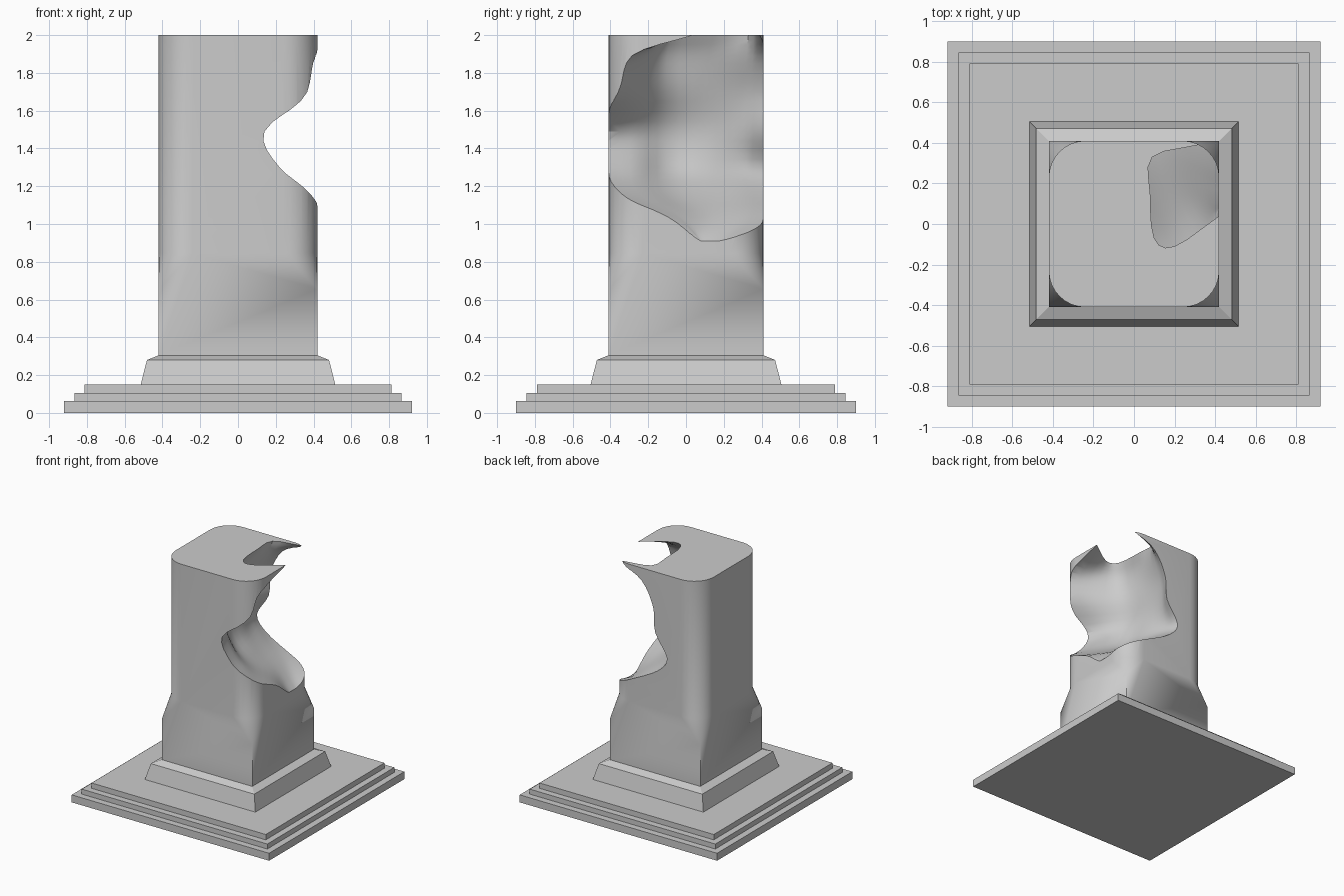
import bpy, bmesh, math
from mathutils import Vector

if "Cube" in bpy.data.objects:
    bpy.data.objects.remove(bpy.data.objects["Cube"])


def make_object(name, bm):
    bmesh.ops.recalc_face_normals(bm, faces=bm.faces)
    mesh = bpy.data.meshes.new(name)
    bm.to_mesh(mesh)
    bm.free()
    obj = bpy.data.objects.new(name, mesh)
    bpy.context.collection.objects.link(obj)
    return obj


def loft(name, rings):
    """Closed solid through rings of equal point count."""
    bm = bmesh.new()
    loops = [[bm.verts.new(p) for p in ring] for ring in rings]
    n = len(loops[0])
    for a, b in zip(loops, loops[1:]):
        for i in range(n):
            j = (i + 1) % n
            bm.faces.new((a[i], a[j], b[j], b[i]))
    bm.faces.new(loops[0][::-1])
    bm.faces.new(loops[-1])
    return make_object(name, bm)


def rect(hx, hy, z):
    return [(hx, hy, z), (-hx, hy, z), (-hx, -hy, z), (hx, -hy, z)]


def spline(pts, steps):
    """Smooth curve through the points."""
    p = [2 * pts[0] - pts[1]] + pts + [2 * pts[-1] - pts[-2]]
    out = []
    for i in range(1, len(p) - 2):
        a, b, c, d = p[i - 1:i + 3]
        for k in range(steps):
            t = k / steps
            out.append(0.5 * (2 * b + (c - a) * t + (2 * a - 5 * b + 4 * c - d) * t ** 2
                              + (3 * b - a - 3 * c + d) * t ** 3))
    return out + [pts[-1]]


# Stepped base slabs
for i, (hx, hy, z0, z1) in enumerate([(0.92, 0.90, 0, 0.063),
                                      (0.865, 0.845, 0.063, 0.105),
                                      (0.812, 0.79, 0.105, 0.15)]):
    loft(f"base_step_{i + 1}", [rect(hx, hy, z0), rect(hx, hy, z1)])

# Tapered plinth
loft("plinth", [rect(0.515, 0.505, 0.15), rect(0.482, 0.472, 0.28), rect(0.42, 0.41, 0.305)])

# Shaft: square foot, corner stops fanning out into rounded corners
HX, HY, R, SEG = 0.42, 0.41, 0.18, 8
bm = bmesh.new()
foot = [bm.verts.new(p) for p in rect(HX, HY, 0.305)]
apex = [bm.verts.new(p) for p in rect(HX, HY, 0.655)]
arcs, tops = [], []
for c, (sx, sy) in enumerate([(1, 1), (-1, 1), (-1, -1), (1, -1)]):
    for store, z in ((arcs, 0.845), (tops, 2.0)):
        angles = [math.pi / 2 * (c + k / SEG) for k in range(SEG + 1)]
        store.append([bm.verts.new((sx * (HX - R) + R * math.cos(a),
                                    sy * (HY - R) + R * math.sin(a), z)) for a in angles])
for c in range(4):
    d = (c + 1) % 4
    bm.faces.new((foot[c], foot[d], apex[d], arcs[d][0], arcs[c][-1], apex[c]))
    bm.faces.new((arcs[c][-1], arcs[d][0], tops[d][0], tops[c][-1]))
    for k in range(SEG):
        bm.faces.new((apex[c], arcs[c][k + 1], arcs[c][k]))
        bm.faces.new((arcs[c][k], arcs[c][k + 1], tops[c][k + 1], tops[c][k]))
bm.faces.new([v for arc in tops for v in arc])
bm.faces.new(foot[::-1])
shaft = make_object("shaft", bm)

# Broken hollow: horizontal sections from the front edge, inward, to the back edge
sections = [
    (0.91, [(.43, .05), (.42, .08), (.42, .10), (.42, .15), (.43, .20), (.50, .30)]),
    (1.04, [(.42, -.10), (.36, -.03), (.30, .06), (.26, .15), (.23, .28), (.22, .41)]),
    (1.17, [(.37, -.35), (.28, -.22), (.17, -.08), (.10, .10), (.04, .28), (-.02, .41)]),
    (1.30, [(.22, -.41), (.15, -.25), (.02, -.10), (-.02, .10), (-.08, .28), (-.11, .41)]),
    (1.49, [(.14, -.41), (.06, -.25), (-.03, -.10), (-.06, .10), (-.06, .28), (0, .41)]),
    (1.70, [(.37, -.36), (.20, -.24), (.04, -.10), (-.02, .10), (-.02, .30), (.02, .41)]),
    (1.89, [(.42, -.29), (.20, -.20), (.06, -.10), (.03, .12), (.06, .32), (.13, .42)]),
    (2.00, [(.42, .04), (.20, -.11), (.10, -.07), (.08, .15), (.09, .33), (.32, .39)]),
]
rows = []
for z, pts in sections:
    p = [Vector((x, y, z)) for x, y in pts]
    p = [p[0] + (p[0] - p[1]).normalized() * 0.35] + p + [p[-1] + (p[-1] - p[-2]).normalized() * 0.35]
    rows.append(spline(p, 3))
columns = [spline(list(col), 4) for col in zip(*rows)]
rings = []
for ring in zip(*columns):
    z = ring[0].z
    rings.append(list(ring) + [Vector((1.1, 0.8, z)), Vector((1.1, -0.8, z))])
rings.append([v + Vector((0, 0, 0.1)) for v in rings[-1]])
cutter = loft("hollow_cutter", rings)
cutter.hide_render = True

# Cut the hollow and smooth the rounded surfaces
mod = shaft.modifiers.new("hollow", 'BOOLEAN')
mod.operation = 'DIFFERENCE'
mod.solver = 'EXACT'
mod.object = cutter
bpy.ops.object.select_all(action='DESELECT')
shaft.select_set(True)
bpy.context.view_layer.objects.active = shaft
bpy.ops.object.modifier_apply(modifier=mod.name)
bpy.data.objects.remove(cutter)
bpy.ops.object.shade_smooth_by_angle(angle=math.radians(30))
